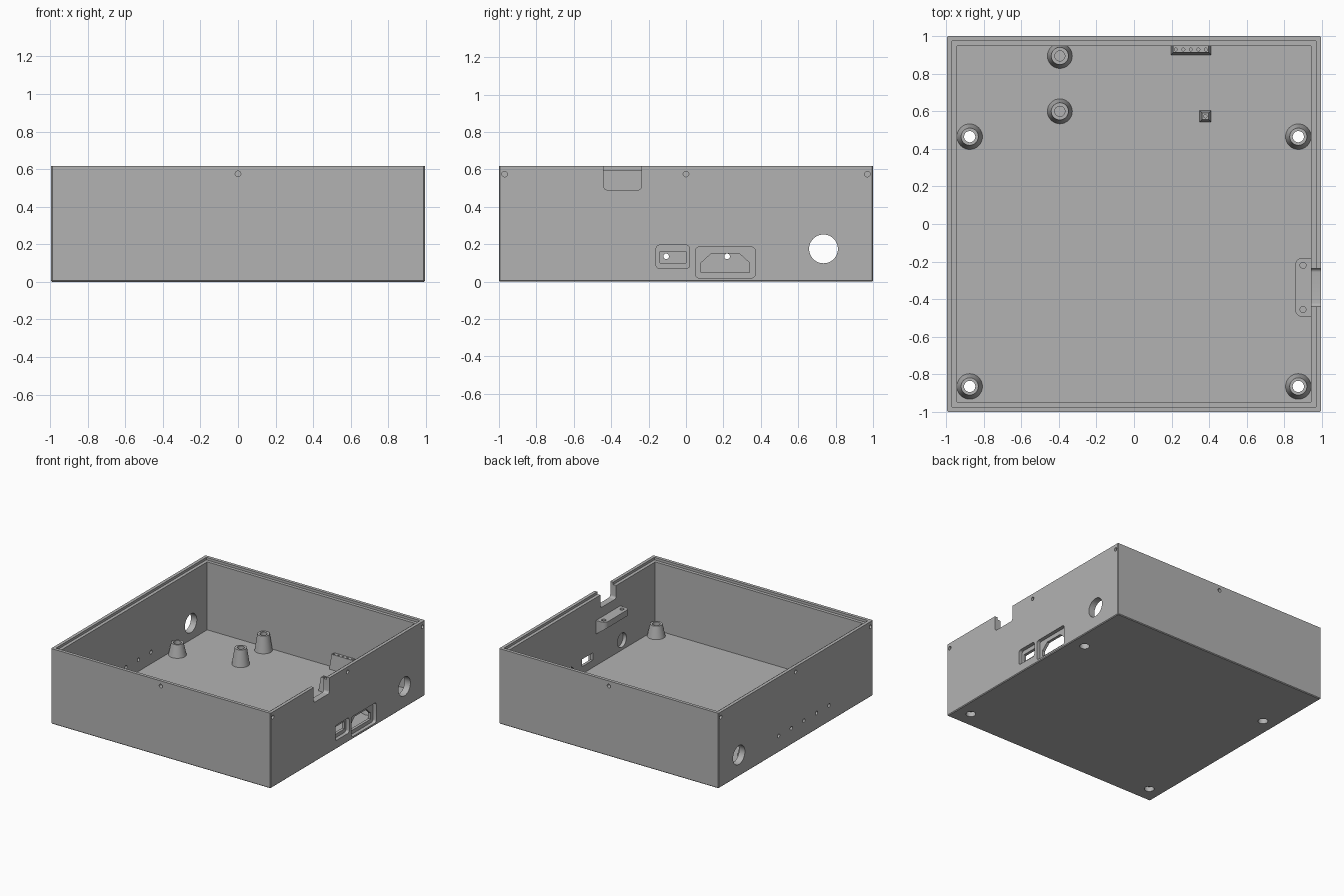
import bpy, bmesh, math
from mathutils import Vector

if "Cube" in bpy.data.objects:
    bpy.data.objects.remove(bpy.data.objects["Cube"], do_unlink=True)

grey = bpy.data.materials.new("plain_grey")
grey.use_nodes = True
COLOUR = (0.45, 0.45, 0.45, 1)
grey.diffuse_color = COLOUR
grey.node_tree.nodes["Principled BSDF"].inputs["Base Color"].default_value = COLOUR

W, D, H = 0.995, 1.0, 0.617     # half width, half depth, height
WALL, FLOOR = 0.053, 0.04
IX, IY = W - WALL, D - WALL     # inner wall faces


def make(name, bm):
    bmesh.ops.recalc_face_normals(bm, faces=bm.faces)
    mesh = bpy.data.meshes.new(name)
    bm.to_mesh(mesh)
    bm.free()
    mesh.materials.append(grey)
    ob = bpy.data.objects.new(name, mesh)
    bpy.context.collection.objects.link(ob)
    return ob


def prism(name, pts, axis, lo, hi, taper=0):
    """Extrude a 2D outline along an axis; taper pulls the far end inwards."""
    place = {"x": lambda a, b, h: (h, a, b),
             "y": lambda a, b, h: (a, h, b),
             "z": lambda a, b, h: (a, b, h)}[axis]
    bm = bmesh.new()
    ca = sum(p[0] for p in pts) / len(pts)
    cb = sum(p[1] for p in pts) / len(pts)
    near = [bm.verts.new(place(a, b, lo)) for a, b in pts]
    far = [bm.verts.new(place(a - math.copysign(taper, a - ca),
                              b - math.copysign(taper, b - cb), hi)) for a, b in pts]
    bm.faces.new(near)
    bm.faces.new(far)
    for i in range(len(pts)):
        j = (i + 1) % len(pts)
        bm.faces.new((near[i], near[j], far[j], far[i]))
    return make(name, bm)


def circle(a, b, r, n=32):
    return [(a + r * math.cos(math.tau * i / n), b + r * math.sin(math.tau * i / n))
            for i in range(n)]


def rect(a0, a1, b0, b1, r=0):
    if not r:
        return [(a0, b0), (a1, b0), (a1, b1), (a0, b1)]
    corners = [(a1 - r, b1 - r), (a0 + r, b1 - r), (a0 + r, b0 + r), (a1 - r, b0 + r)]
    return [(a + r * math.cos(math.pi / 2 * (q + k / 6)),
             b + r * math.sin(math.pi / 2 * (q + k / 6)))
            for q, (a, b) in enumerate(corners) for k in range(7)]


def cut(target, pts, axis, lo, hi, operation="DIFFERENCE"):
    tool = prism("cutter", pts, axis, lo, hi)
    tool.hide_render = True
    mod = target.modifiers.new("cut", "BOOLEAN")
    mod.operation, mod.solver, mod.object = operation, "EXACT", tool
    bpy.context.view_layer.objects.active = target
    bpy.ops.object.modifier_apply(modifier=mod.name)
    bpy.data.objects.remove(tool, do_unlink=True)


def lathe(name, profile, x, y, n=32):
    """Spin a closed profile of (radius, z) points about a vertical axis."""
    bm = bmesh.new()
    rings = [[bm.verts.new((x + r * math.cos(math.tau * i / n),
                            y + r * math.sin(math.tau * i / n), z)) for i in range(n)]
             for r, z in profile]
    for k, ring in enumerate(rings):
        nxt = rings[(k + 1) % len(rings)]
        for i in range(n):
            j = (i + 1) % n
            bm.faces.new((ring[i], ring[j], nxt[j], nxt[i]))
    return make(name, bm)


def smooth(ob):
    bpy.ops.object.select_all(action="DESELECT")
    ob.select_set(True)
    bpy.context.view_layer.objects.active = ob
    bpy.ops.object.shade_smooth_by_angle(angle=math.radians(30))


# Open tray with slightly eased outer edges
bm = bmesh.new()
bmesh.ops.create_cube(bm, size=1)
bmesh.ops.scale(bm, vec=Vector((2 * W, 2 * D, H)), verts=bm.verts)
bmesh.ops.translate(bm, vec=Vector((0, 0, H / 2)), verts=bm.verts)
outer = [e for e in bm.edges if any(v.co.z < 0.01 for v in e.verts)]
bmesh.ops.bevel(bm, geom=outer, offset=0.006, segments=1, affect="EDGES")
tray = make("case_tray", bm)
cut(tray, rect(-IX, IX, -IY, IY), "z", FLOOR, 1)

# Stepped seat for a lid around the rim
STEP = WALL / 2
cut(tray, rect(-W + STEP, W - STEP, -D + STEP, D - STEP), "z", H - 0.02, 1)

# Cable notch in the side wall
cut(tray, rect(-0.44, -0.237, 0.49, 0.8, 0.02), "x", 0.9, 1.1)

# Small and large port: shallow outer recess with an opening inside it
cut(tray, rect(-0.16, 0.02, 0.07, 0.195, 0.02), "x", W - 0.03, 1.1)
cut(tray, rect(-0.138, 0, 0.1, 0.16), "x", 0.9, 1.1)
cut(tray, rect(0.05, 0.37, 0.02, 0.185, 0.02), "x", W - 0.03, 1.1)
cut(tray, [(0.08, 0.05), (0.34, 0.05), (0.34, 0.1), (0.285, 0.15), (0.135, 0.15), (0.08, 0.1)],
    "x", 0.9, 1.1)

# Round openings in both side walls, and a shallow pocket on the inside
for side in (-1, 1):
    lo, hi = sorted((side * 0.9, side * 1.1))
    cut(tray, circle(0.735, 0.175, 0.077, 48), "x", lo, hi)
cut(tray, circle(-0.516, 0.12, 0.058), "x", 0.9, IX + 0.03)

# Row of indicator holes
for i in range(5):
    cut(tray, circle(0.22 - 0.163 * i, 0.135, 0.015, 20), "x", -1.1, -0.9)

# Blind lid screw holes on all four walls
SCREW_Z, SCREW_R = 0.575, 0.015
for side in (-1, 1):
    lo, hi = sorted((side * (W - 0.04), side * 1.1))
    for y in (-0.97, 0, 0.97):
        cut(tray, circle(y, SCREW_Z, SCREW_R, 20), "x", lo, hi)
    lo, hi = sorted((side * (D - 0.04), side * 1.1))
    cut(tray, circle(0, SCREW_Z, SCREW_R, 20), "y", lo, hi)

# Hollow corner standoffs over holes in the floor
for x in (-0.875, 0.875):
    for y in (-0.865, 0.465):
        cut(tray, circle(x, y, 0.037), "z", -0.1, FLOOR + 0.02)
        smooth(lathe("standoff", [(0.03, FLOOR), (0.068, FLOOR), (0.046, 0.14), (0.03, 0.14)], x, y))
smooth(tray)

# Taller blind posts
for y in (0.6, 0.895):
    smooth(lathe("screw_post", [(0, FLOOR - 0.01), (0.068, FLOOR - 0.01), (0.046, 0.175),
                                (0.027, 0.175), (0.027, 0.08), (0, 0.08)], -0.395, y))

# Bracket under the notch, sloped below, with rounded corners and two holes
bracket = prism("notch_bracket", [(0.96, 0.41), (0.858, 0.41), (0.858, 0.36), (0.96, 0.285)],
                "y", -0.495, -0.18)
cut(bracket, rect(0.858, 1.05, -0.495, -0.18, 0.04), "z", 0.2, 0.5, "INTERSECT")
for y in (-0.455, -0.22):
    cut(bracket, circle(0.9, y, 0.016, 20), "z", 0.2, 0.5)
smooth(bracket)

# Pin header block on the back wall
header = prism("pin_header_block", rect(0.195, 0.412, 0.9, 0.975), "z", FLOOR - 0.01, 0.16, 0.014)
for i in range(5):
    cut(header, circle(0.223 + 0.04 * i, 0.929, 0.008, 12), "z", 0.12, 0.3)

# Small tapered sensor post
post = prism("sensor_post", rect(0.348, 0.412, 0.542, 0.606), "z", FLOOR - 0.01, 0.15, 0.014)
cut(post, circle(0.38, 0.574, 0.009, 12), "z", 0.1, 0.3)
